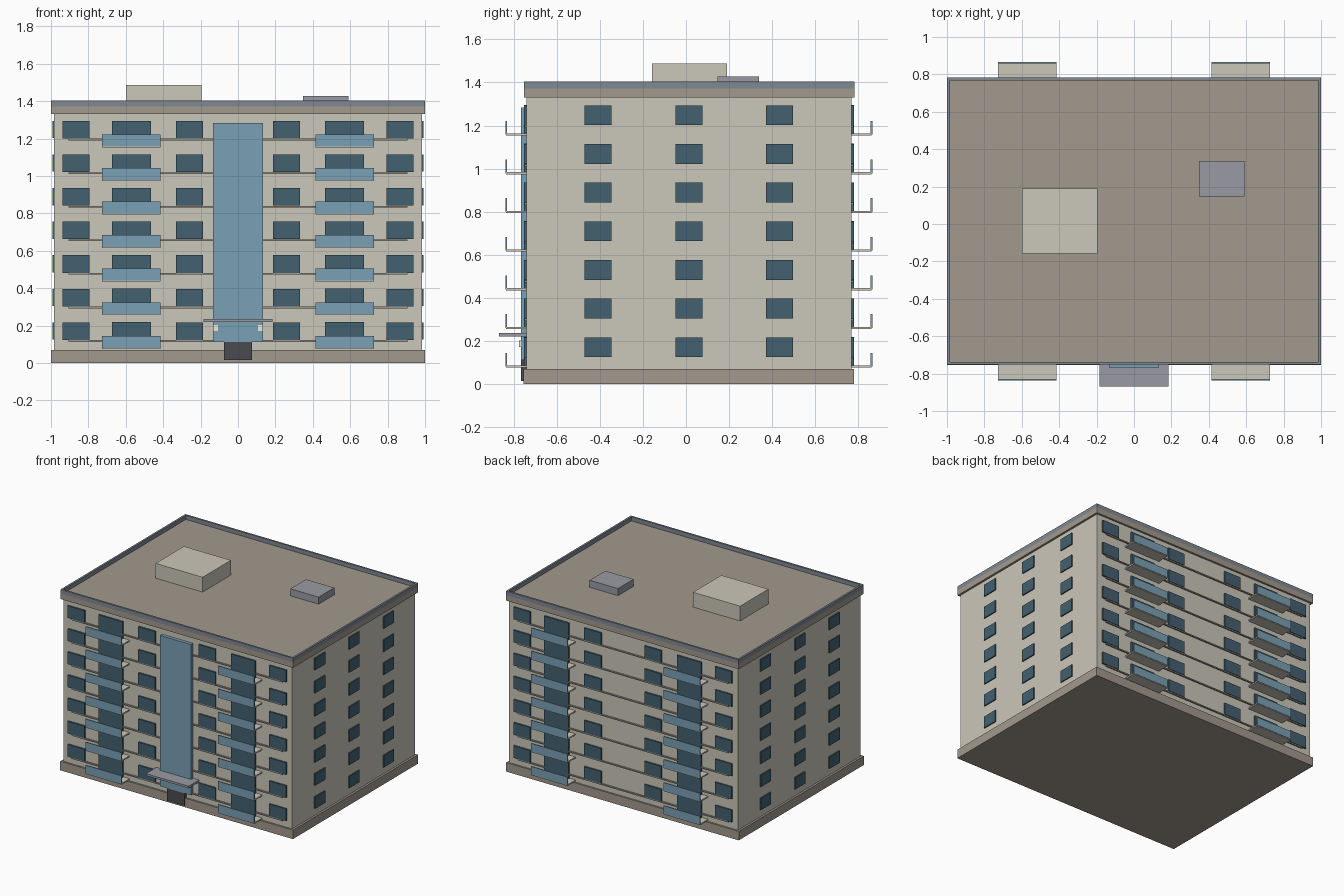
import bpy, bmesh
from mathutils import Matrix, Vector

if "Cube" in bpy.data.objects:
    bpy.data.objects.remove(bpy.data.objects["Cube"])


def mat(name, r, g, b):
    m = bpy.data.materials.new(name)
    m.diffuse_color = (r, g, b, 1)
    m.use_nodes = True
    m.node_tree.nodes["Principled BSDF"].inputs["Base Color"].default_value = m.diffuse_color
    return m


WALL = mat("cream_wall", 0.60, 0.57, 0.49)
STONE = mat("taupe_stone", 0.36, 0.32, 0.27)
METAL = mat("grey_metal", 0.32, 0.33, 0.37)
EDGE = mat("slate_edge", 0.22, 0.25, 0.29)
PANE = mat("dark_glass", 0.056, 0.117, 0.16)
GLASS = mat("blue_glass", 0.195, 0.352, 0.462)
DOOR = mat("dark_door", 0.07, 0.07, 0.08)
LAMP = mat("lamp_white", 0.85, 0.82, 0.7)


def boxes(name, material, spans):
    """One object made of boxes, each (x0, x1, y0, y1, z0, z1)."""
    bm = bmesh.new()
    for x0, x1, y0, y1, z0, z1 in spans:
        m = Matrix.Translation(Vector((x0 + x1, y0 + y1, z0 + z1)) / 2)
        m = m @ Matrix.Diagonal((abs(x1 - x0), abs(y1 - y0), z1 - z0, 1))
        bmesh.ops.create_cube(bm, size=1, matrix=m)
    me = bpy.data.meshes.new(name)
    bm.to_mesh(me)
    bm.free()
    me.materials.append(material)
    ob = bpy.data.objects.new(name, me)
    bpy.context.collection.objects.link(ob)
    return ob


FLOORS = [0.1795 * i for i in range(7)]
YF, YB, YC = -0.74, 0.767, 0.0135      # front wall, back wall, centre
XW = 0.984                             # side wall

# Main mass, plinth and roof slab
boxes("building_body", WALL, [(-XW, XW, YF, YB, 0.02, 1.34)])
boxes("plinth", STONE, [(-1, 1, YF - 0.014, YB + 0.013, 0, 0.07)])
boxes("roof_cornice", STONE, [(-1, 1, YF - 0.012, YB + 0.015, 1.33, 1.372)])

# Parapet ring
f, b, t = YF - 0.012, YB + 0.015, 0.015
boxes("parapet", EDGE, [
    (-1, 1, f, f + t, 1.372, 1.404), (-1, 1, b - t, b, 1.372, 1.404),
    (-1, -1 + t, f + t, b - t, 1.372, 1.404), (1 - t, 1, f + t, b - t, 1.372, 1.404)])

# Rooftop structures
boxes("roof_plant_room", WALL, [(-0.598, -0.194, -0.157, 0.19, 1.365, 1.487)])
boxes("roof_hatch", METAL, [(0.348, 0.591, 0.146, 0.338, 1.365, 1.427)])

# Front and back facades share the same layout
for side, wall, s in (("front", YF, -1), ("back", YB, 1)):
    out = lambda d: wall + s * d
    wins, doors, slabs, rails, ledges = [], [], [], [], []
    for z in FLOORS:
        for x in (-0.866, -0.259, 0.259, 0.866):
            wins.append((x - 0.072, x + 0.072, out(-0.01), out(0.012), z + 0.123, z + 0.217))
        for x in (-0.57, 0.57):
            doors.append((x - 0.104, x + 0.104, out(-0.01), out(0.012), z + 0.083, z + 0.218))
            slabs.append((x - 0.156, x + 0.156, out(-0.01), out(0.095), z + 0.076, z + 0.086))
            rails.append((x - 0.156, x + 0.156, out(0.09), out(0.098), z + 0.081, z + 0.145))
        ledges.append((-0.905, 0.905, out(-0.01), out(0.01), z + 0.113, z + 0.122))
    boxes(side + "_windows", PANE, wins)
    boxes(side + "_balcony_doors", PANE, doors)
    boxes(side + "_balcony_slabs", WALL, slabs)
    boxes(side + "_balcony_glass", GLASS, rails)
    boxes(side + "_floor_ledges", STONE, ledges)

# Side windows
boxes("side_windows", PANE, [
    (s * (XW - 0.01), s * (XW + 0.009), y - 0.0625, y + 0.0625, z + 0.125, z + 0.217)
    for s in (-1, 1) for y in (YC - 0.421, YC, YC + 0.421) for z in FLOORS])

# Stairwell glazing and entrance
boxes("stair_glazing", GLASS, [(-0.133, 0.133, -0.766, YF + 0.01, 0.113, 1.284)])
boxes("entrance_door", DOOR, [(-0.074, 0.074, -0.765, YF + 0.01, 0.015, 0.114)])
boxes("entrance_canopy", METAL, [(-0.184, 0.184, -0.868, YF + 0.01, 0.22, 0.236)])
boxes("entrance_lamps", LAMP, [
    (x - 0.012, x + 0.012, -0.774, -0.755, 0.172, 0.203) for x in (-0.118, 0.118)])
